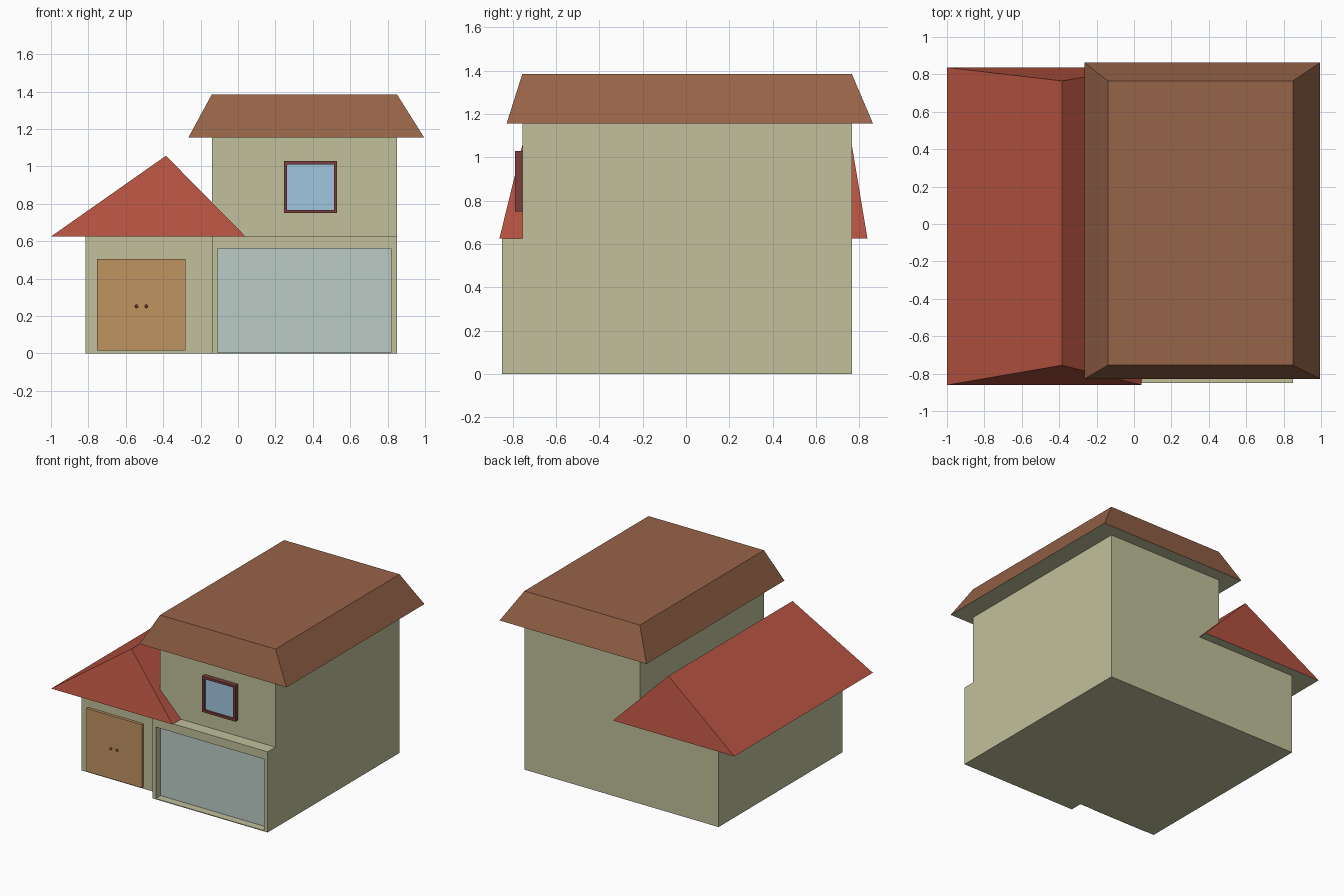
import bpy, bmesh

if "Cube" in bpy.data.objects:
    bpy.data.objects.remove(bpy.data.objects["Cube"])


def material(name, r, g, b):
    """Material from 0-255 sRGB values."""
    m = bpy.data.materials.new(name)
    m.diffuse_color = [(c / 255 / 12.92 if c < 11 else ((c / 255 + 0.055) / 1.055) ** 2.4)
                       for c in (r, g, b)] + [1]
    m.use_nodes = True
    m.node_tree.nodes["Principled BSDF"].inputs["Base Color"].default_value = m.diffuse_color
    return m


WALL = material("wall", 193, 192, 156)
RED = material("red_tile", 180, 82, 64)
BROWN = material("brown_tile", 150, 99, 72)
WOOD = material("door_wood", 192, 147, 97)
KNOB = material("knob_brown", 120, 70, 45)
TRIM = material("window_trim", 122, 62, 60)
GLASS = material("window_glass", 160, 198, 222)
PANEL = material("garage_panel", 187, 203, 198)


def build(name, verts, faces, *mats):
    mesh = bpy.data.meshes.new(name)
    mesh.from_pydata(verts, [], faces)
    bm = bmesh.new()
    bm.from_mesh(mesh)
    bmesh.ops.recalc_face_normals(bm, faces=bm.faces)
    # a second material goes on the undersides
    if len(mats) > 1:
        for f in bm.faces:
            if f.normal.z < -0.9:
                f.material_index = 1
    bm.to_mesh(mesh)
    bm.free()
    for m in mats:
        mesh.materials.append(m)
    ob = bpy.data.objects.new(name, mesh)
    bpy.context.collection.objects.link(ob)
    return ob


def prism(name, profile, y0, y1, mat):
    """Extrude an (x, z) outline along y."""
    n = len(profile)
    verts = [(x, y, z) for y in (y0, y1) for x, z in profile]
    sides = [(i, (i + 1) % n, (i + 1) % n + n, i + n) for i in range(n)]
    return build(name, verts, [tuple(range(n)), tuple(range(n, 2 * n))] + sides, mat)


def rect(x0, x1, z0, z1):
    return [(x0, z0), (x1, z0), (x1, z1), (x0, z1)]


def frame(name, outer, inner, y0, y1, mat):
    """Rectangular ring facing the front."""
    verts = [(x, y, z) for y in (y0, y1) for r in (outer, inner) for x, z in rect(*r)]
    faces = []
    for i in range(4):
        j = (i + 1) % 4
        faces += [(i, j, j + 4, i + 4), (i + 8, j + 8, j + 12, i + 12),
                  (i, j, j + 8, i + 8), (i + 4, j + 4, j + 12, i + 12)]
    return build(name, verts, faces, mat)


# House walls: low left wing and tall right block in one L-shaped profile
prism("house_walls", [(-0.815, 0), (0.85, 0), (0.85, 1.155), (-0.14, 1.155),
                      (-0.14, 0.625), (-0.815, 0.625)], -0.755, 0.765, WALL)

# Garage front with recessed panel
frame("garage_frame", (-0.14, 0.85, 0, 0.625), (-0.11, 0.817, 0.006, 0.56),
      -0.85, -0.755, WALL)
prism("garage_panel", rect(-0.11, 0.817, 0.006, 0.56), -0.79, -0.757, PANEL)

# Main roof: truncated hip with flat top
base = [(-0.265, -0.828), (0.995, -0.828), (0.995, 0.863), (-0.265, 0.863)]
top = [(-0.14, -0.755), (0.85, -0.755), (0.85, 0.765), (-0.14, 0.765)]
build("main_roof", [(x, y, 1.155) for x, y in base] + [(x, y, 1.385) for x, y in top],
      [(0, 1, 2, 3), (4, 5, 6, 7)] + [(i, (i + 1) % 4, (i + 1) % 4 + 4, i + 4) for i in range(4)],
      BROWN, WALL)

# Wing roof: ridge with sloped ends
build("wing_roof",
      [(-1, -0.861, 0.625), (0.04, -0.861, 0.625), (0.04, 0.837, 0.625), (-1, 0.837, 0.625),
       (-0.385, -0.755, 1.057), (-0.385, 0.765, 1.057)],
      [(0, 1, 2, 3), (0, 1, 4), (2, 3, 5), (1, 2, 5, 4), (3, 0, 4, 5)], RED, WALL)

# Front door and its knobs
prism("front_door", rect(-0.755, -0.28, 0.015, 0.505), -0.777, -0.75, WOOD)
for side, x in (("left", -0.543), ("right", -0.49)):
    bpy.ops.mesh.primitive_uv_sphere_add(segments=12, ring_count=8, radius=0.009,
                                         location=(x, -0.783, 0.252))
    knob = bpy.context.object
    knob.name = f"{side}_door_knob"
    knob.data.materials.append(KNOB)
    bpy.ops.object.shade_smooth()

# Upstairs window
frame("window_frame", (0.245, 0.53, 0.75, 1.028), (0.263, 0.512, 0.768, 1.01),
      -0.79, -0.75, TRIM)
prism("window_glass", rect(0.263, 0.512, 0.768, 1.01), -0.775, -0.75, GLASS)
